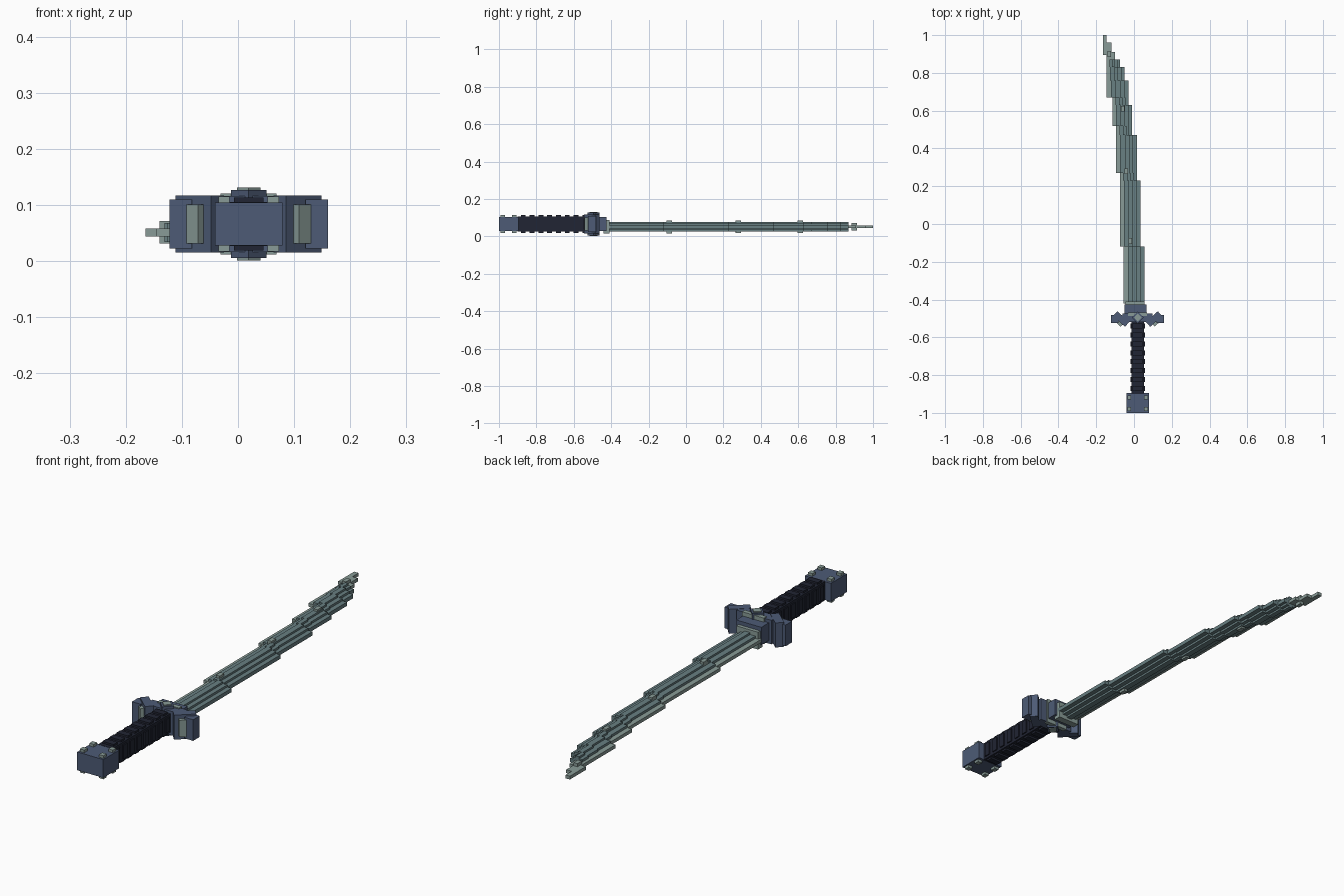
import bpy, math

cube = bpy.data.objects.get("Cube")
if cube:
    bpy.data.objects.remove(cube, do_unlink=True)


def material(name, rgb):
    m = bpy.data.materials.new(name)
    m.use_nodes = True
    m.diffuse_color = (*rgb, 1)
    m.node_tree.nodes["Principled BSDF"].inputs["Base Color"].default_value = (*rgb, 1)
    return m


blue = material("slate blue", (0.075, 0.105, 0.18))
navy = material("dark navy wrap", (0.015, 0.018, 0.033))
steel = material("teal steel", (0.14, 0.215, 0.225))
pale = material("pale steel", (0.25, 0.33, 0.31))

CX = 0.019  # centre line of the hilt
HZ = 0.066  # mid height of the hilt
BZ = 0.051  # mid height of the blade


def box(name, x, y, z, mat, turn=0):
    """Box from three (low, high) ranges, turned about its own vertical axis."""
    centre = [(a + b) / 2 for a, b in (x, y, z)]
    bpy.ops.mesh.primitive_cube_add(size=1, location=centre)
    o = bpy.context.object
    o.name = name
    o.scale = [b - a for a, b in (x, y, z)]
    o.rotation_euler.z = math.radians(turn)
    o.data.materials.append(mat)
    return o


def span(c, size):
    return (c - size / 2, c + size / 2)


# Pommel with corner studs
box("pommel", span(CX, 0.12), (-1, -0.895), span(HZ, 0.076), blue)
for sx in (-1, 1):
    for y in (-0.98, -0.918):
        box("pommel_stud", span(CX + sx * 0.044, 0.02), span(y, 0.022), span(HZ, 0.098), pale)

# Wrapped handle with ribs
box("handle", span(CX, 0.066), (-0.9, -0.51), span(HZ, 0.078), navy)
for i in range(8):
    y = -0.87 + i * 0.047
    box("handle_rib", span(CX, 0.052), span(y, 0.026), span(HZ, 0.094), navy)
    box("handle_side_rib", span(CX, 0.076), span(y, 0.026), span(HZ, 0.058), navy)

# Guard: crossbar, angled wings with pale panels, central stud
box("guard_bar", span(CX, 0.16), (-0.52, -0.475), span(HZ, 0.1), blue)
box("guard_strip", span(CX, 0.1), (-0.487, -0.468), span(HZ, 0.108), pale)
box("guard_stud", span(CX, 0.045), span(-0.495, 0.045), span(HZ, 0.122), blue, 45)
box("guard_gem", span(CX, 0.03), span(-0.495, 0.03), span(HZ, 0.13), pale, 45)
for side, word in ((-1, "right"), (1, "left")):
    box(word + "_wing", span(CX + side * 0.087, 0.085), span(-0.503, 0.034),
        span(HZ, 0.102), blue, side * 42)
    box(word + "_wing_tip", span(CX + side * 0.121, 0.04), span(-0.503, 0.042),
        span(HZ, 0.088), blue)
    box(word + "_wing_panel", span(CX + side * 0.101, 0.046), span(-0.521, 0.018),
        span(HZ, 0.07), pale, side * 42)

# Collar at the blade root
box("collar", span(0.008, 0.115), (-0.475, -0.425), span(HZ, 0.074), blue)
box("collar_plate", span(0.005, 0.1), (-0.44, -0.41), span(BZ, 0.072), pale)

# Stepped curved blade: y start, y end, edge x, spine x
steps = [
    (-0.42, -0.12, -0.055, 0.055), (-0.12, 0.23, -0.075, 0.035),
    (0.23, 0.27, -0.075, 0.015), (0.27, 0.47, -0.095, 0.015),
    (0.47, 0.52, -0.095, -0.01), (0.52, 0.63, -0.115, -0.01),
    (0.63, 0.67, -0.115, -0.03), (0.67, 0.76, -0.145, -0.03),
    (0.76, 0.83, -0.145, -0.05), (0.83, 0.87, -0.145, -0.075),
]
# Each step is five strips across: share start, share end, thickness
strips = [
    ("cutting_edge", 0, 0.2, 0.014, pale), ("blade_bevel", 0.2, 0.42, 0.034, steel),
    ("blade_core", 0.42, 0.64, 0.05, steel), ("blade_back", 0.64, 0.82, 0.034, steel),
    ("blade_spine", 0.82, 1, 0.016, steel),
]
for y0, y1, left, right in steps:
    w = right - left
    for name, a, b, thick, mat in strips:
        box(name, (left + a * w, left + b * w), (y0, y1), span(BZ, thick), mat)

# Thin stepped tip
for y0, y1, left, right in [(0.87, 0.895, -0.145, -0.1), (0.895, 0.91, -0.165, -0.1),
                            (0.91, 0.96, -0.165, -0.12), (0.96, 1, -0.165, -0.145)]:
    box("blade_tip", (left, right), (y0, y1), span(BZ, 0.014), pale)

# Raised joints where the blade steps sideways
for x, y, thick in ((-0.02, -0.09, 0.07), (-0.04, 0.28, 0.066), (-0.06, 0.61, 0.066),
                    (-0.131, 0.9, 0.04)):
    box("blade_joint", span(x, 0.018), span(y, 0.03), span(BZ, thick), pale)
